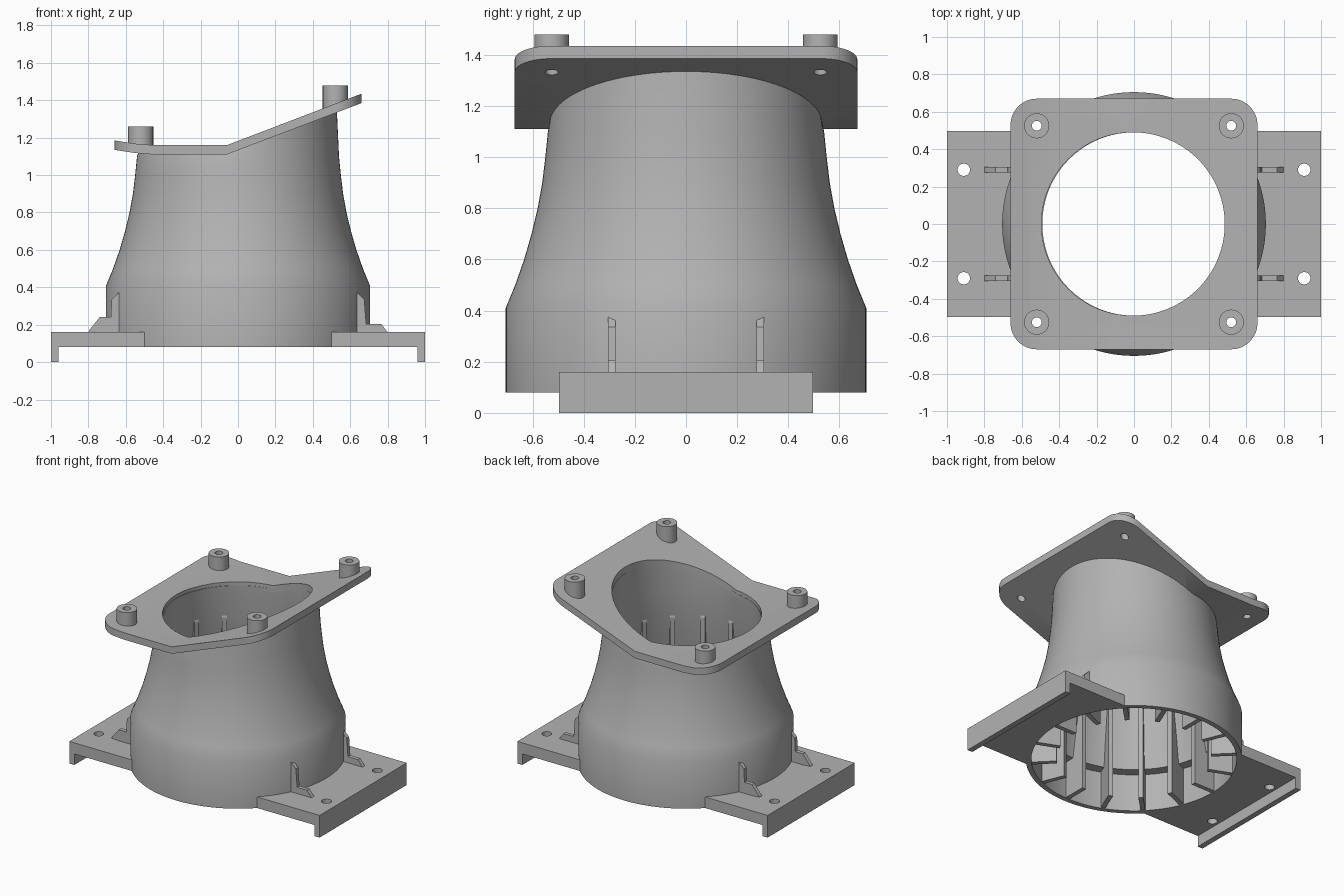
import bpy, bmesh, math
from mathutils import Matrix

cube = bpy.data.objects.get("Cube")
if cube:
    bpy.data.objects.remove(cube)

grey = bpy.data.materials.new("plain_grey")
grey.use_nodes = True
grey.diffuse_color = (0.45, 0.45, 0.45, 1)
grey.node_tree.nodes["Principled BSDF"].inputs["Base Color"].default_value = (0.45, 0.45, 0.45, 1)

# Centre line of the bent top flange, seen from the front
BEND = [(-0.66, 1.16), (-0.55, 1.143), (-0.45, 1.135), (-0.06, 1.135), (0.66, 1.41)]
HALF = 0.025


def flange_z(x):
    for (x0, z0), (x1, z1) in zip(BEND, BEND[1:]):
        if x <= x1:
            break
    return z0 + (z1 - z0) * (x - x0) / (x1 - x0)


def finish(name, bm, smooth=False):
    bmesh.ops.recalc_face_normals(bm, faces=bm.faces)
    mesh = bpy.data.meshes.new(name)
    bm.to_mesh(mesh)
    bm.free()
    mesh.materials.append(grey)
    obj = bpy.data.objects.new(name, mesh)
    bpy.context.collection.objects.link(obj)
    if smooth:
        shade(obj)
    return obj


def shade(obj):
    bpy.ops.object.select_all(action='DESELECT')
    obj.select_set(True)
    bpy.context.view_layer.objects.active = obj
    bpy.ops.object.shade_smooth_by_angle(angle=math.radians(30))


def prism(name, outline, y0, y1, matrix=None):
    """Extrude an x-z outline along y."""
    bm = bmesh.new()
    face = bm.faces.new([bm.verts.new((x, y0, z)) for x, z in outline])
    new = bmesh.ops.extrude_face_region(bm, geom=[face])["geom"]
    bmesh.ops.translate(bm, vec=(0, y1 - y0, 0),
                        verts=[v for v in new if isinstance(v, bmesh.types.BMVert)])
    if matrix:
        bm.transform(matrix)
    return finish(name, bm)


def cylinder(name, x, y, r, z0, z1, sides=48):
    bm = bmesh.new()
    bmesh.ops.create_cone(bm, cap_ends=True, segments=sides, radius1=r, radius2=r, depth=z1 - z0,
                          matrix=Matrix.Translation((x, y, (z0 + z1) / 2)))
    return finish(name, bm)


def boolean(obj, cutters, operation='DIFFERENCE'):
    """Apply a boolean for each cutter, then remove the cutter."""
    for cutter in cutters:
        cutter.hide_render = True
        mod = obj.modifiers.new("cut", 'BOOLEAN')
        mod.operation, mod.object, mod.solver = operation, cutter, 'EXACT'
    graph = bpy.context.evaluated_depsgraph_get()
    mesh = bpy.data.meshes.new_from_object(obj.evaluated_get(graph))
    obj.modifiers.clear()
    obj.data = mesh
    for cutter in cutters:
        bpy.data.objects.remove(cutter)


def lathe(name, rings, sides):
    """Closed lathe; a ring with no height follows the flange."""
    bm = bmesh.new()
    loops = []
    for r, z in rings:
        loop = []
        for i in range(sides):
            a = 2 * math.pi * i / sides
            x, y = r * math.cos(a), r * math.sin(a)
            loop.append(bm.verts.new((x, y, flange_z(x) if z is None else z)))
        loops.append(loop)
    for a, b in zip(loops, loops[1:] + loops[:1]):
        for i in range(sides):
            j = (i + 1) % sides
            bm.faces.new((a[i], a[j], b[j], b[i]))
    return finish(name, bm, True)


# Hollow flared body
outer = [(0.705, 0.08), (0.705, 0.41), (0.668, 0.5), (0.633, 0.6), (0.604, 0.7),
         (0.58, 0.8), (0.562, 0.9), (0.55, 1.0), (0.54, 1.1), (0.528, None)]
inner = [(0.49, None), (0.492, 1.1), (0.505, 0.95), (0.53, 0.75), (0.568, 0.55),
         (0.6, 0.35), (0.67, 0.35), (0.67, 0.08)]
lathe("flared_body", outer + inner, 128)

# Ribs inside the body
rib = [(0.505, 0.085), (0.69, 0.085), (0.69, 0.4), (0.61, 0.6), (0.55, 0.8), (0.525, 0.96), (0.505, 0.9)]
for i in range(16):
    prism(f"inner_rib_{i + 1}", rib, -0.016, 0.016, Matrix.Rotation(i * math.pi / 8, 4, 'Z'))

# Bent top flange with rounded corners
top = [(x, z + HALF) for x, z in BEND]
bottom = [(x, z - HALF) for x, z in reversed(BEND)]
flange = prism("top_flange", top + bottom, -0.67, 0.67)

bm = bmesh.new()
corner = 0.14
loop = []
for sx, sy, start in ((1, 1, 0), (-1, 1, 90), (-1, -1, 180), (1, -1, 270)):
    for k in range(13):
        a = math.radians(start + k * 7.5)
        loop.append(bm.verts.new((sx * (0.66 - corner) + corner * math.cos(a),
                                  sy * (0.67 - corner) + corner * math.sin(a), 0.9)))
face = bm.faces.new(loop)
new = bmesh.ops.extrude_face_region(bm, geom=[face])["geom"]
bmesh.ops.translate(bm, vec=(0, 0, 0.8), verts=[v for v in new if isinstance(v, bmesh.types.BMVert)])
boolean(flange, [finish("corner_cutter", bm)], 'INTERSECT')

BOSSES = [(sx * 0.52, sy * 0.525, h) for sx, h in ((-1, 1.26), (1, 1.48)) for sy in (-1, 1)]
holes = [cylinder("hole_cutter", x, y, 0.026, 0.9, 1.7, 24) for x, y, h in BOSSES]
boolean(flange, holes + [cylinder("opening_cutter", -0.005, 0, 0.49, 0.9, 1.7, 128)])
shade(flange)

# Hollow bosses standing on the flange
for n, (bx, by, h) in enumerate(BOSSES):
    boss = cylinder(f"boss_{n + 1}", bx, by, 0.067, 1.0, h)
    for v in boss.data.vertices:
        if v.co.z < 1.1:
            v.co.z = flange_z(v.co.x)
    boolean(boss, [cylinder("bore_cutter", bx, by, 0.026, 0.9, 1.7, 24)])
    shade(boss)

# Mounting feet with a lip, screw holes and gussets
foot = [(0.5, 0.08), (0.96, 0.08), (0.96, 0), (1, 0), (1, 0.16), (0.5, 0.16)]
GUSSETS = {
    "right": [(0.63, 0.15), (0.8, 0.16), (0.765, 0.205), (0.685, 0.205), (0.675, 0.335), (0.635, 0.375)],
    "left": [(0.63, 0.15), (0.8, 0.165), (0.74, 0.24), (0.68, 0.24), (0.675, 0.335), (0.635, 0.375)],
}
for side, s in (("left", -1), ("right", 1)):
    plate = prism(f"foot_{side}_end", [(s * x, z) for x, z in foot], -0.497, 0.497)
    cutters = [cylinder("screw_cutter", s * 0.91, y, 0.033, -0.1, 0.3, 32) for y in (-0.29, 0.29)]
    boolean(plate, cutters + [cylinder("round_cutter", 0, 0, 0.695, -0.1, 0.3, 128)])
    shade(plate)
    for end, y in (("front", -0.29), ("back", 0.29)):
        prism(f"gusset_{side}_{end}", [(s * x, z) for x, z in GUSSETS[side]], y - 0.014, y + 0.014)
